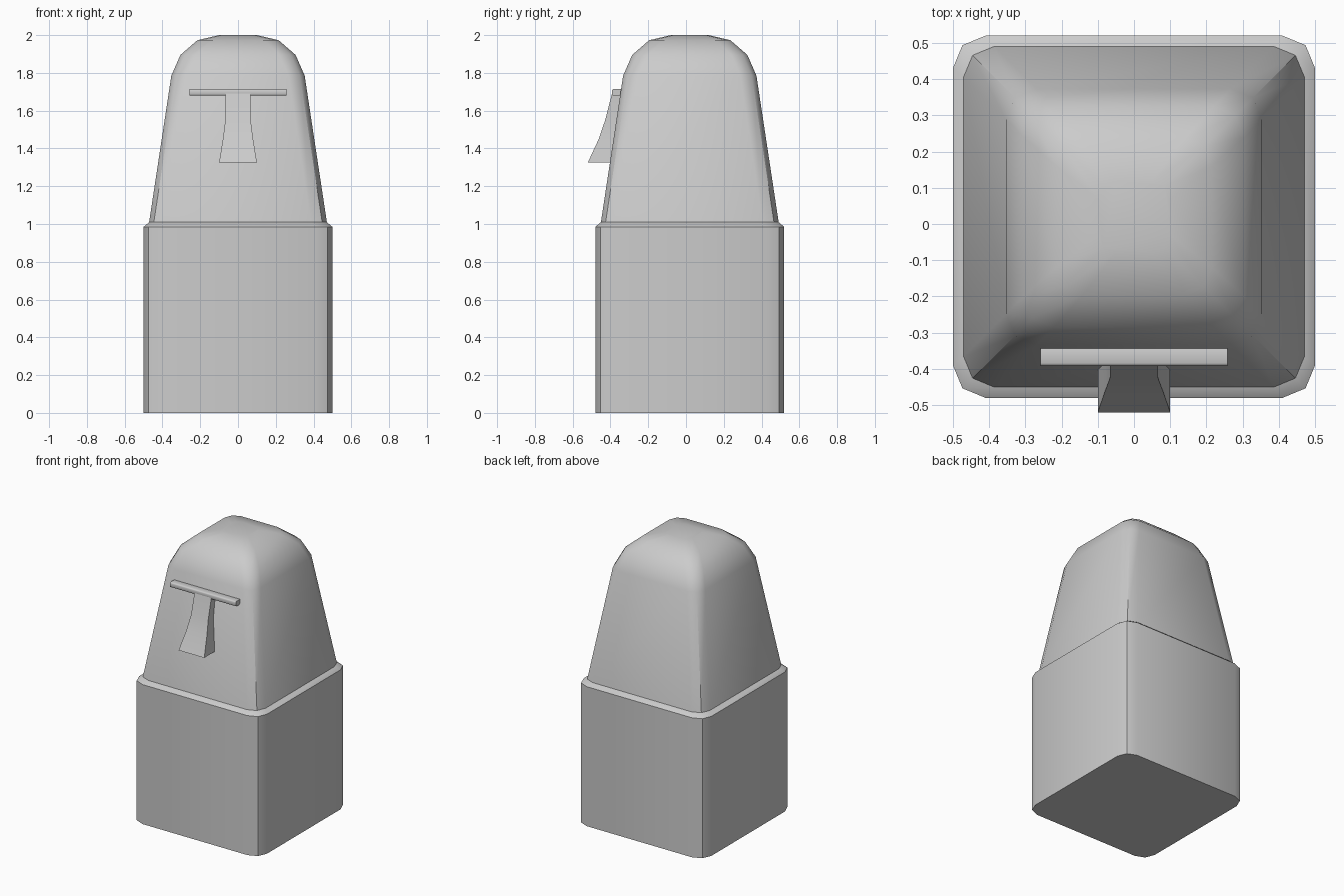
import bpy, bmesh, math

if "Cube" in bpy.data.objects:
    bpy.data.objects.remove(bpy.data.objects["Cube"])

CY = 0.02  # the block sits slightly behind the origin


def finish(name, bm, angle):
    bmesh.ops.recalc_face_normals(bm, faces=bm.faces)
    mesh = bpy.data.meshes.new(name)
    bm.to_mesh(mesh)
    bm.free()
    ob = bpy.data.objects.new(name, mesh)
    bpy.context.collection.objects.link(ob)
    bpy.ops.object.select_all(action='DESELECT')
    ob.select_set(True)
    bpy.context.view_layer.objects.active = ob
    bpy.ops.object.shade_smooth_by_angle(angle=math.radians(angle))
    return ob


def loft(name, rings, angle):
    bm = bmesh.new()
    loops = [[bm.verts.new(p) for p in ring] for ring in rings]
    n = len(loops[0])
    for a, b in zip(loops, loops[1:]):
        for i in range(n):
            j = (i + 1) % n
            bm.faces.new((a[i], a[j], b[j], b[i]))
    bm.faces.new(loops[0][::-1])
    bm.faces.new(loops[-1])
    return finish(name, bm, angle)


def rounded_square(half, radius, z):
    # square with two-segment rounded corners
    pts = []
    for k in range(4):
        mid = math.radians(45 + 90 * k)
        cx = math.copysign(half - radius, math.cos(mid))
        cy = math.copysign(half - radius, math.sin(mid))
        for s in (-45, 0, 45):
            a = mid + math.radians(s)
            pts.append((cx + radius * math.cos(a), CY + cy + radius * math.sin(a), z))
    return pts


# square lower body with a small shoulder
loft("body", [rounded_square(h, r, z) for h, r, z in (
    (0.5, 0.09, 0), (0.5, 0.09, 0.985), (0.47, 0.085, 1.01))], 40)

# tapered head with a domed top
loft("head", [rounded_square(h, r, z) for h, r, z in (
    (0.472, 0.085, 1.0), (0.353, 0.085, 1.785), (0.305, 0.085, 1.895),
    (0.215, 0.075, 1.973), (0.1, 0.05, 2.0))], 40)

# flaring nose, its back buried in the head
loft("nose", [[(-w, yf, z), (w, yf, z), (w, yb, z), (-w, yb, z)] for w, yf, yb, z in (
    (0.1, -0.52, -0.38, 1.325), (0.08, -0.462, -0.35, 1.45),
    (0.067, -0.428, -0.34, 1.55), (0.066, -0.392, -0.33, 1.69))], 40)

# thin brow bar across the top of the nose
bm = bmesh.new()
bmesh.ops.create_cube(bm, size=1)
for v in bm.verts:
    v.co = (v.co.x * 0.515, v.co.y * 0.055 - 0.3645, v.co.z * 0.035 + 1.697)
bmesh.ops.bevel(bm, geom=[e for e in bm.edges if abs(e.verts[0].co.x - e.verts[1].co.x) > 0.1],
                offset=0.008, segments=2, profile=0.5, affect='EDGES')
finish("brow", bm, 50)
